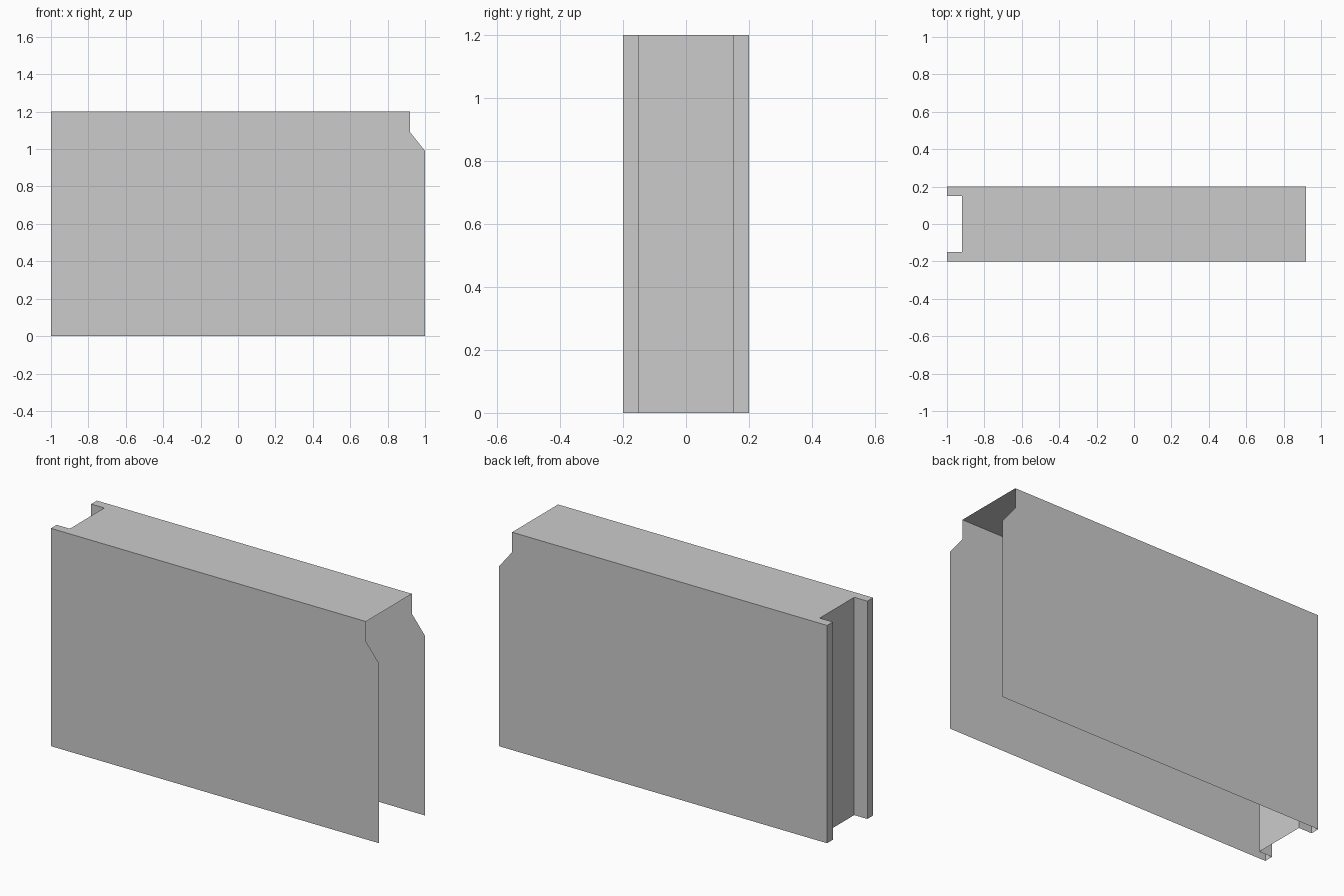
import bpy
import bmesh

cube = bpy.data.objects.get("Cube")
if cube:
    bpy.data.objects.remove(cube)

# Overall dimensions
HALF_LEN, HALF_DEPTH, HEIGHT = 1.0, 0.2, 1.2
INSET_X, SLOT_Y = 0.92, 0.15

grey = bpy.data.materials.new("plain_grey")
grey.use_nodes = True
colour = (0.6, 0.6, 0.6, 1.0)
grey.diffuse_color = colour
grey.node_tree.nodes["Principled BSDF"].inputs["Base Color"].default_value = colour

bm = bmesh.new()


def face(points):
    return bm.faces.new([bm.verts.new(p) for p in points])


# Two side panels with a stepped upper corner
profile = [(-HALF_LEN, 0), (HALF_LEN, 0), (HALF_LEN, 0.99),
           (INSET_X, 1.09), (INSET_X, HEIGHT), (-HALF_LEN, HEIGHT)]
face([(x, -HALF_DEPTH, z) for x, z in profile])
face([(x, HALF_DEPTH, z) for x, z in reversed(profile)])

# Plan outline of the slotted end, from back to front
slot = [(-HALF_LEN, HALF_DEPTH), (-HALF_LEN, SLOT_Y), (-INSET_X, SLOT_Y),
        (-INSET_X, -SLOT_Y), (-HALF_LEN, -SLOT_Y), (-HALF_LEN, -HALF_DEPTH)]

# Upright strips of the slotted end
for (ax, ay), (bx, by) in zip(slot, slot[1:]):
    face([(ax, ay, 0), (bx, by, 0), (bx, by, HEIGHT), (ax, ay, HEIGHT)])

# Top panel; the other end and the underside stay open
top = slot + [(INSET_X, -HALF_DEPTH), (INSET_X, HALF_DEPTH)]
face([(x, y, HEIGHT) for x, y in top])

bmesh.ops.remove_doubles(bm, verts=bm.verts, dist=0.0001)
mesh = bpy.data.meshes.new("slotted_wall_shell")
bm.to_mesh(mesh)
bm.free()
mesh.materials.append(grey)
shell = bpy.data.objects.new("slotted_wall_shell", mesh)
bpy.context.collection.objects.link(shell)
